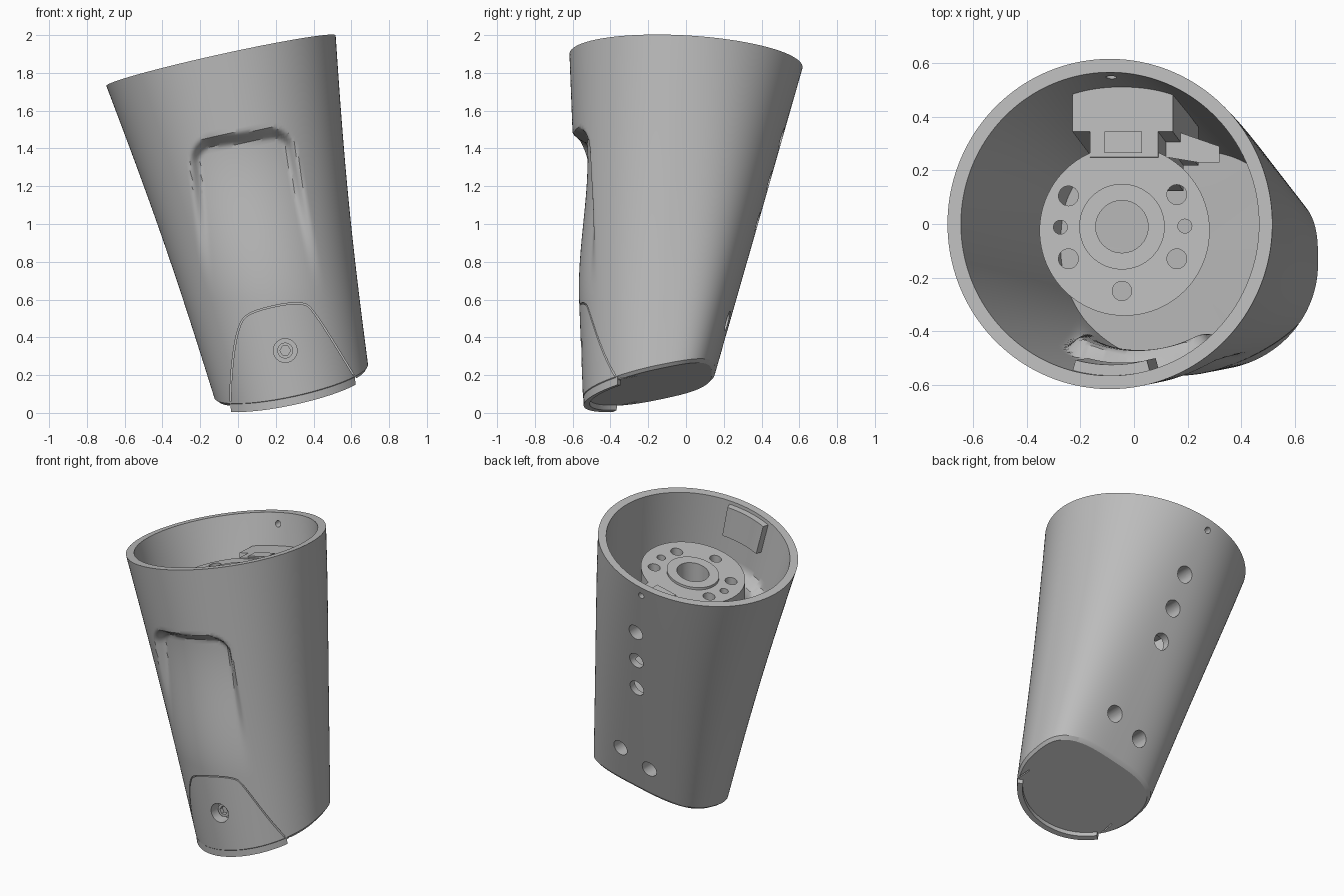
import bpy, bmesh, math
from mathutils import Vector

if "Cube" in bpy.data.objects:
    bpy.data.objects.remove(bpy.data.objects["Cube"], do_unlink=True)

GREY = bpy.data.materials.new("plain grey")
GREY.use_nodes = True
GREY.diffuse_color = (0.5, 0.5, 0.5, 1)
GREY.node_tree.nodes["Principled BSDF"].inputs["Base Color"].default_value = (0.5, 0.5, 0.5, 1)

N_AROUND = 240


def lerp(a, b, t):
    return a + (b - a) * t


def smooth(v):
    v = min(max(v, 0), 1)
    return v * v * (3 - 2 * v)


def make_object(name, bm):
    bmesh.ops.recalc_face_normals(bm, faces=bm.faces)
    mesh = bpy.data.meshes.new(name)
    bm.to_mesh(mesh)
    bm.free()
    mesh.materials.append(GREY)
    ob = bpy.data.objects.new(name, mesh)
    bpy.context.collection.objects.link(ob)
    return ob


def loft(bm, rings, fan_end=False):
    """Bridge closed rings of points and cap both ends."""
    loops = [[bm.verts.new(p) for p in ring] for ring in rings]
    n = len(loops[0])
    for a, b in zip(loops, loops[1:]):
        for i in range(n):
            j = (i + 1) % n
            bm.faces.new((a[i], a[j], b[j], b[i]))
    bm.faces.new(loops[0])
    if fan_end:
        mid = bm.verts.new(sum((v.co for v in loops[-1]), Vector()) / n)
        for i in range(n):
            bm.faces.new((loops[-1][i], loops[-1][(i + 1) % n], mid))
    else:
        bm.faces.new(loops[-1])


def cut(ob, cutter):
    mod = ob.modifiers.new("cut", "BOOLEAN")
    mod.operation = "DIFFERENCE"
    mod.solver = "EXACT"
    mod.object = cutter
    bpy.context.view_layer.objects.active = ob
    bpy.ops.object.modifier_apply(modifier=mod.name)


# --- leaning tapered body: t = 0 at the sloping rim, t = 1 at the sloping base
def top_plane(x, y):
    return 1.865 + 0.22 * (x + 0.09) - 0.056 * y


def base_plane(x, y):
    return 0.14 + 0.21 * (x - 0.285) + 0.21 * (y + 0.2)


def section(theta, t, inset):
    c, s = math.cos(theta), math.sin(theta)
    n = 2 + 1.2 * t if s > 0 else 2
    r = (abs(c) ** n + abs(s) ** n) ** (-1 / n)
    half_x = lerp(0.607, 0.405, t) - 0.017 * math.sin(math.pi * t) - inset
    half_y = lerp(0.617, 0.30 if s > 0 else 0.395, t) - inset
    return lerp(-0.09, 0.285, t) + half_x * r * c, lerp(0, -0.15, t) + half_y * r * s


def recess_depth(x, z):
    """Depth of the front grip recess, fading out downwards."""
    dx = min(x + 0.27 + 0.1 * (z - 1.4), 0.31 - 0.2 * (z - 1.42) - x)
    dz = 1.49 + 0.15 * x - z
    radius = 0.13
    if dx < radius and dz < radius:
        d = radius - math.hypot(radius - dx, radius - dz)
    else:
        d = min(dx, dz)
    return 0.075 * smooth(d / 0.07) * smooth((z - 0.6) / 0.8)


def wall_point(theta, t, inset=0.0):
    x, y = section(theta, t, inset)
    z = lerp(top_plane(*section(theta, 0, inset)), base_plane(*section(theta, 1, inset)), t)
    if math.sin(theta) < 0:
        y += recess_depth(x, z)
    return Vector((x, y, z))


def wall_ring(t, inset=0.0):
    return [wall_point(2 * math.pi * i / N_AROUND, t, inset) for i in range(N_AROUND)]


def sector(name, deg0, deg1, in0, in1, t0, t1, drop=0.0):
    """Curved block following the wall between two angles."""
    bm = bmesh.new()
    rings = []
    for i in range(41):
        a = math.radians(lerp(deg0, deg1, i / 40))
        down = Vector((0, 0, -drop))
        rings.append([wall_point(a, t0, in0), wall_point(a, t0, in1),
                      wall_point(a, t1, in1) + down, wall_point(a, t1, in0) + down])
    loft(bm, rings)
    return make_object(name, bm)


bm = bmesh.new()
rings = [wall_ring(1, 0.015), wall_ring(0.99)]
rings += [wall_ring(0.985 * (1 - i / 110)) for i in range(111)]
rings += [wall_ring(0.62 * i / 40, 0.05) for i in range(41)]
loft(bm, rings, fan_end=True)
body = make_object("body_shell", bm)


# --- cutters: back access holes, front screw hole, cover seam
def y_cylinder(bm, x, z, r, y0, y1, n=32):
    angles = [2 * math.pi * i / n for i in range(n)]
    loft(bm, [[(x + r * math.cos(a), y, z + r * math.sin(a)) for a in angles] for y in (y0, y1)])


bm = bmesh.new()
for x, y, z, r in ((0.02, 0.51, 1.455, 0.052), (0.06, 0.45, 1.23, 0.052), (0.1, 0.39, 1.01, 0.052),
                   (0.335, 0.21, 0.485, 0.052), (0.13, 0.18, 0.39, 0.052), (-0.085, 0.60, 1.765, 0.02)):
    y_cylinder(bm, x, z, r, y - 0.18, y + 0.2)
y_cylinder(bm, 0.25, 0.33, 0.063, -0.8, -0.47)

seam = [Vector(p) for p in ((-0.04, -0.1), (-0.04, 0.2), (0, 0.47), (0.07, 0.54),
                            (0.34, 0.595), (0.41, 0.53), (0.625, 0.18), (0.78, -0.08))]
for _ in range(3):
    seam = [seam[0]] + [p.lerp(q, f) for p, q in zip(seam, seam[1:]) for f in (0.25, 0.75)] + [seam[-1]]
rings = []
for i, p in enumerate(seam):
    d = (seam[min(i + 1, len(seam) - 1)] - seam[max(i - 1, 0)]).normalized()
    side = Vector((-d.y, d.x)) * 0.0035
    a, b = p + side, p - side
    rings.append([(a.x, -0.9, a.y), (b.x, -0.9, b.y), (b.x, -0.26, b.y), (a.x, -0.26, a.y)])
loft(bm, rings)
cutter = make_object("hole_cutter", bm)
cutter.hide_render = True
cut(body, cutter)

# --- screw head inside the front cover hole
bm = bmesh.new()
y_cylinder(bm, 0.25, 0.33, 0.042, -0.51, -0.46)
screw = make_object("cover_screw", bm)
bm = bmesh.new()
y_cylinder(bm, 0.25, 0.33, 0.028, -0.6, -0.485, 6)
socket = make_object("socket_cutter", bm)
cut(screw, socket)
bpy.data.objects.remove(socket, do_unlink=True)

# --- lip of the cover below the base, and the tab inside the rim
sector("cover_lip", 217, 327, 0.003, 0.035, 0.985, 1, 0.028)
sector("rim_tab", 255, 285, 0.04, 0.09, 0.012, 0.12)


# --- inner parts, parallel to the sloping rim
def add_prism(bm, outline, h0, h1, lean=0.0):
    rings = []
    for h in (h0, h1):
        k = lean * (h - h1)
        rings.append([(x - 0.215 * k, y + 0.286 * k, top_plane(x, y) + h) for x, y in outline])
    loft(bm, rings)


def prism(name, outline, h0, h1, lean=0.0):
    bm = bmesh.new()
    add_prism(bm, outline, h0, h1, lean)
    return make_object(name, bm)


def circle(x, y, r, n=64):
    return [(x + r * math.cos(2 * math.pi * i / n), y + r * math.sin(2 * math.pi * i / n)) for i in range(n)]


disc = prism("mount_disc", circle(-0.035, -0.025, 0.318, 96), -0.33, -0.21)
boss = prism("mount_boss", circle(-0.045, -0.01, 0.16), -0.32, -0.195)
bm = bmesh.new()
for x, y, r in ((-0.045, -0.01, 0.098), (-0.245, 0.105, 0.037), (-0.245, -0.13, 0.037),
                (0.16, 0.11, 0.037), (0.16, -0.13, 0.037), (-0.045, -0.25, 0.036),
                (-0.275, -0.012, 0.026), (0.19, -0.008, 0.026)):
    add_prism(bm, circle(x, y, r, 32), -0.5, -0.1)
bolt_cutter = make_object("bolt_cutter", bm)
for ob in (disc, boss):
    cut(ob, bolt_cutter)

block = prism("back_bracket", [(-0.23, 0.345), (-0.165, 0.345), (-0.165, 0.25), (0.09, 0.25), (0.09, 0.345),
                               (0.145, 0.345), (0.145, 0.49), (0.06, 0.515), (-0.04, 0.522),
                               (-0.14, 0.515), (-0.23, 0.49)], -0.65, -0.205, 1)
cut(block, cutter)
prism("bracket_key", [(-0.11, 0.265), (0.03, 0.265), (0.03, 0.345), (-0.11, 0.345)], -0.3, -0.195)
prism("side_bracket", [(0.12, 0.25), (0.24, 0.23), (0.32, 0.23), (0.32, 0.29), (0.12, 0.36)], -0.5, -0.35)

for helper in (cutter, bolt_cutter):
    bpy.data.objects.remove(helper, do_unlink=True)

# --- smooth shading with sharp edges kept
bpy.ops.object.select_all(action="DESELECT")
for ob in bpy.context.collection.objects:
    if ob.type == "MESH":
        ob.select_set(True)
        bpy.context.view_layer.objects.active = ob
bpy.ops.object.shade_smooth_by_angle(angle=math.radians(32))
